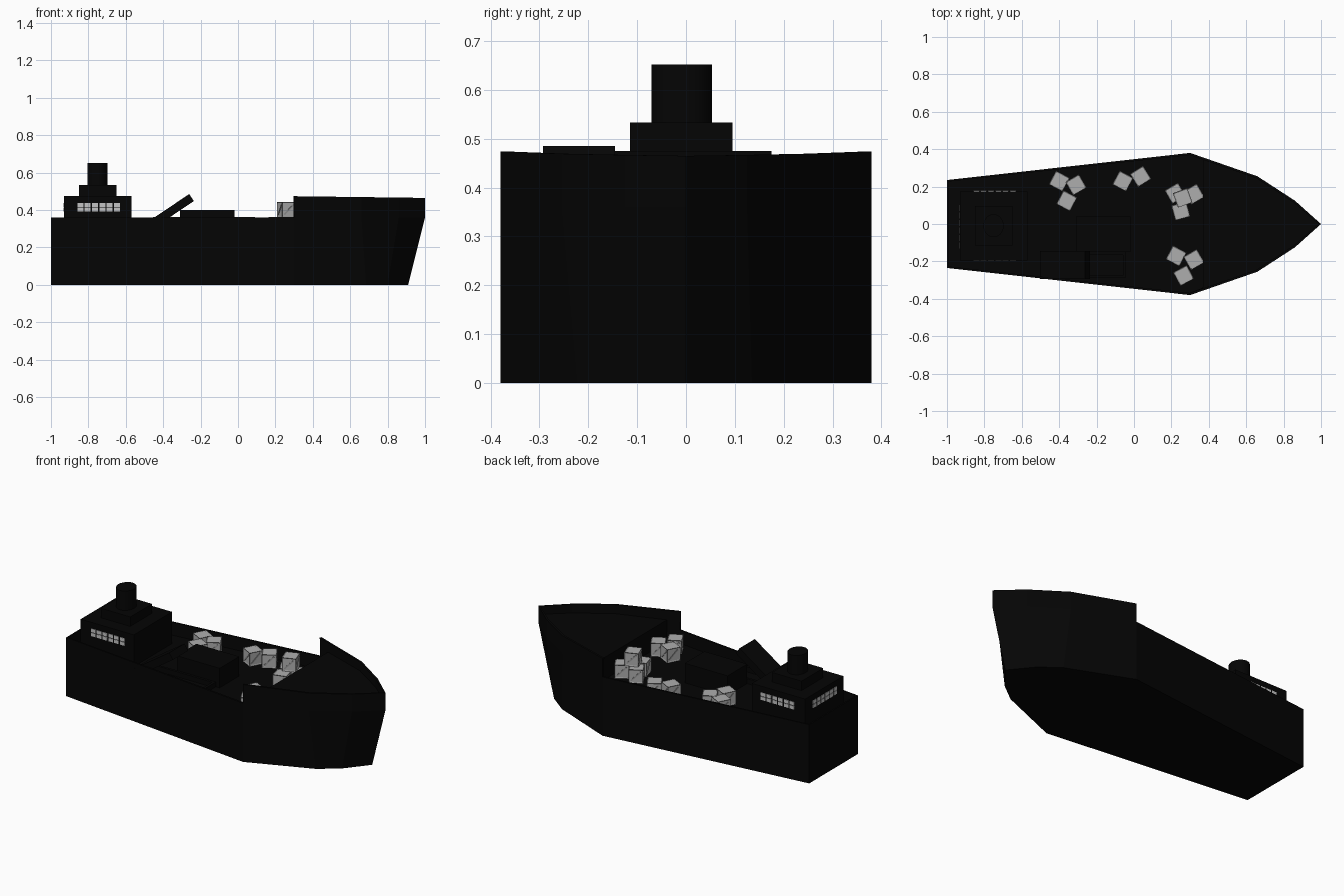
import bpy, bmesh, math
from mathutils import Matrix, Vector

if "Cube" in bpy.data.objects:
    bpy.data.objects.remove(bpy.data.objects["Cube"], do_unlink=True)


def material(name, value):
    m = bpy.data.materials.new(name)
    m.use_nodes = True
    colour = (value, value, value, 1)
    m.diffuse_color = colour
    m.node_tree.nodes["Principled BSDF"].inputs["Base Color"].default_value = colour
    return m


black = material("black paint", 0.0015)
crate_frame = material("crate frame grey", 0.3)
crate_panel = material("crate panel grey", 0.42)
glass = material("pale window", 0.55)


def finish(name, bm, *mats):
    bmesh.ops.recalc_face_normals(bm, faces=bm.faces[:])
    mesh = bpy.data.meshes.new(name)
    bm.to_mesh(mesh)
    bm.free()
    for m in mats:
        mesh.materials.append(m)
    ob = bpy.data.objects.new(name, mesh)
    bpy.context.collection.objects.link(ob)
    return ob


def add_box(bm, lo, hi):
    lo, hi = Vector(lo), Vector(hi)
    mat = Matrix.Translation((lo + hi) / 2) @ Matrix.Diagonal((*(hi - lo), 1))
    return bmesh.ops.create_cube(bm, size=1, matrix=mat)["verts"]


def box(name, lo, hi, mat=black):
    bm = bmesh.new()
    add_box(bm, lo, hi)
    return finish(name, bm, mat)


def mirrored(half):
    # half outline from stern to bow tip, returned as a full port-to-starboard outline
    return half + [(x, -y) for x, y in reversed(half[:-1])]


# Hull shell: raked bow, raised bulwark ahead of the step
rail = mirrored([(-1, .235), (.3, .38), (.66, .255), (.86, .125), (1, 0)])
keel = mirrored([(-1, .235), (.3, .38), (.685, .223), (.8, .135), (.91, 0)])
RAIL_Z = .36
bm = bmesh.new()
low = [bm.verts.new((x, y, 0)) for x, y in keel]
mid = [bm.verts.new((x, y, RAIL_Z)) for x, y in rail]
top = [bm.verts.new((x, y, .478 - .013 * x)) if x > 0 else None for x, y in rail]
bm.faces.new(low)
for i in range(len(rail)):
    j = (i + 1) % len(rail)
    bm.faces.new((low[i], low[j], mid[j], mid[i]))
    if top[i] and top[j]:
        bm.faces.new((mid[i], mid[j], top[j], top[i]))
hull = finish("hull", bm, black)
shell = hull.modifiers.new("plating", "SOLIDIFY")
shell.thickness = .012
shell.offset = -1


# Decks inside the shell
def deck(name, half, z, depth):
    bm = bmesh.new()
    face = bm.faces.new([bm.verts.new((x, y, z)) for x, y in mirrored(half)])
    out = bmesh.ops.extrude_face_region(bm, geom=[face])["geom"]
    bmesh.ops.translate(bm, verts=[v for v in out if isinstance(v, bmesh.types.BMVert)],
                        vec=(0, 0, -depth))
    finish(name, bm, black)


DECK = .28
deck("main_deck", [(-.995, .23), (.3, .372), (.64, .235), (.8, .12), (.93, 0)], DECK, .02)
deck("foredeck", [(.37, .35), (.66, .25), (.86, .12), (.99, 0)], .415, .05)
box("forecastle_wall", (.37, -.345, DECK), (.385, .345, .4))

# Deckhouse, bridge tier and funnel
box("deckhouse", (-.93, -.195, DECK), (-.57, .175, .475))
box("bridge_tier", (-.85, -.115, .475), (-.65, .095, .533))
bm = bmesh.new()
bmesh.ops.create_cone(bm, cap_ends=True, segments=24, radius1=1, radius2=1, depth=1,
                      matrix=Matrix.Translation((-.751, -.009, .592))
                      @ Matrix.Diagonal((.054, .062, .12, 1)))
funnel = finish("funnel", bm, black)
bpy.context.view_layer.objects.active = funnel
funnel.select_set(True)
bpy.ops.object.shade_smooth_by_angle()
funnel.select_set(False)


# Window panes: two rows of six on both sides and the stern wall
def windows(name, centre, angle, width):
    bm = bmesh.new()
    step = width / 6
    for col in range(6):
        for row in (0, 1):
            u = (col - 2.5) * step
            z = .4025 + row * .025
            add_box(bm, (u - step * .4, -.003, z - .0105), (u + step * .4, .003, z + .0105))
    bmesh.ops.transform(bm, verts=bm.verts[:], matrix=Matrix.Translation(centre)
                        @ Matrix.Rotation(angle, 4, "Z"))
    finish(name, bm, glass)


windows("right_windows", (-.745, -.195, 0), 0, .235)
windows("left_windows", (-.745, .175, 0), 0, .235)
windows("stern_windows", (-.93, -.015, 0), math.pi / 2, .24)

# Cargo hatch, low hatch rim and raised hatch cover
box("cargo_hatch", (-.31, -.15, DECK), (-.02, .04, .4))
RIM = .31
box("hatch_rim_left", (-.47, -.165, DECK), (-.045, -.15, RIM))
box("hatch_rim_right", (-.47, -.29, DECK), (-.045, -.275, RIM))
box("hatch_rim_front", (-.06, -.275, DECK), (-.045, -.165, RIM))
bm = bmesh.new()
add_box(bm, (0, -.074, -.024), (.29, .074, .021))
bmesh.ops.transform(bm, verts=bm.verts[:], matrix=Matrix.Translation((-.49, -.219, .306))
                    @ Matrix.Rotation(math.radians(-34), 4, "Y"))
finish("raised_hatch_cover", bm, black)

# Crates: recessed panels inside a frame, with a diagonal brace on each side
SIZE = .082


def crate(name, x, y, degrees, level=0):
    bm = bmesh.new()
    bmesh.ops.create_cube(bm, size=SIZE)
    panels = bm.faces[:]
    bmesh.ops.inset_individual(bm, faces=panels, thickness=.009, depth=-.004)
    for f in panels:
        f.material_index = 1
    for k in range(4):
        brace = add_box(bm, (-.038, SIZE / 2 - .006, -.004), (.038, SIZE / 2 - .001, .004))
        turn = Matrix.Rotation(k * math.pi / 2, 4, "Z") @ Matrix.Rotation(math.pi / 4, 4, "Y")
        bmesh.ops.transform(bm, verts=brace, matrix=turn)
    ob = finish(name, bm, crate_frame, crate_panel)
    ob.location = (x, y, DECK + SIZE * (level + .5))
    ob.rotation_euler.z = math.radians(degrees)


stacks = {
    "aft": [(-.4, .23, -28), (-.31, .21, 30), (-.36, .125, -28)],
    "middle": [(-.06, .23, -28), (.035, .255, 32)],
    "left": [(.22, .165, 30), (.32, .16, 30), (.25, .07, 15)],
    "right": [(.225, -.17, -28), (.32, -.19, 30), (.265, -.275, 28)],
}
for group, places in stacks.items():
    for n, (x, y, turn) in enumerate(places, 1):
        crate(f"{group}_crate_{n}", x, y, turn)
crate("stacked_crate", .26, .14, 20, level=1)
